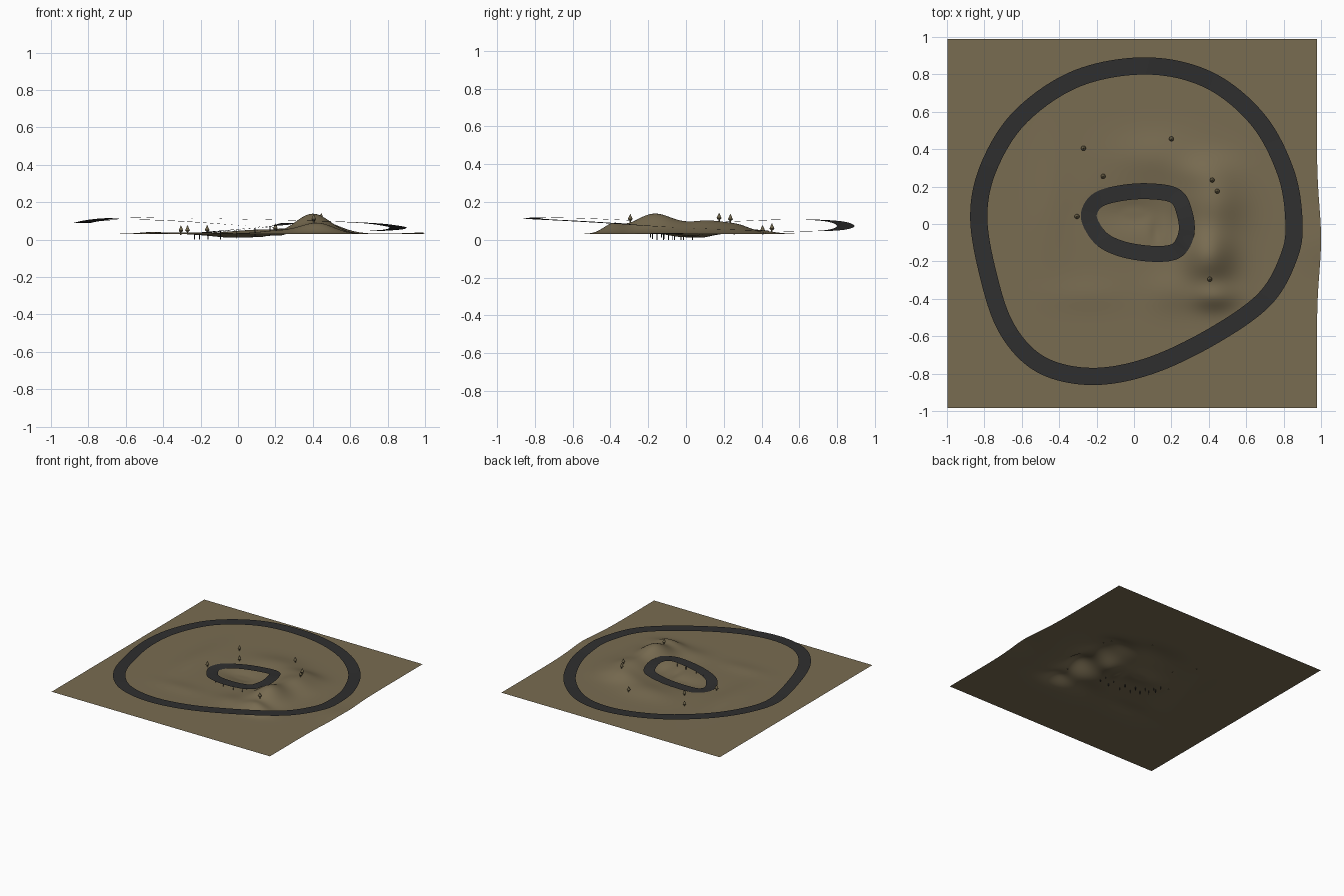
import bpy, bmesh, math
from mathutils import Vector

if "Cube" in bpy.data.objects:
    bpy.data.objects.remove(bpy.data.objects["Cube"])


def material(name, rgb):
    m = bpy.data.materials.new(name)
    m.diffuse_color = (*rgb, 1)
    m.use_nodes = True
    m.node_tree.nodes["Principled BSDF"].inputs["Base Color"].default_value = m.diffuse_color
    return m


EARTH = material("earth brown", (0.19, 0.15, 0.083))
ASPHALT = material("asphalt", (0.028, 0.028, 0.028))
TREE = material("tree olive", (0.16, 0.13, 0.07))


def finish(bm, name, mat, smooth=True):
    me = bpy.data.meshes.new(name)
    bm.to_mesh(me)
    bm.free()
    me.materials.append(mat)
    for p in me.polygons:
        p.use_smooth = smooth
    ob = bpy.data.objects.new(name, me)
    bpy.context.collection.objects.link(ob)
    return ob


# Hills and hollows: x, y, spread x, spread y, height
BUMPS = [(0.40, -0.17, 0.13, 0.15, 0.105), (0.43, 0.12, 0.15, 0.16, 0.068),
         (0.38, 0.28, 0.16, 0.09, 0.025), (0.43, -0.39, 0.12, 0.07, 0.045),
         (0.12, 0.36, 0.22, 0.12, 0.022), (0.20, -0.36, 0.13, 0.10, 0.016),
         (-0.45, 0.10, 0.10, 0.30, 0.010), (-0.25, -0.38, 0.20, 0.08, 0.008),
         (0.00, 0.06, 0.19, 0.09, -0.022), (0.12, -0.04, 0.03, 0.07, -0.012),
         (0.25, 0.00, 0.07, 0.10, -0.018), (0.95, -0.10, 0.10, 0.12, 0.006)]


def ground(x, y):
    z = 0.031
    for cx, cy, sx, sy, h in BUMPS:
        z += h * math.exp(-(((x - cx) / sx) ** 2 + ((y - cy) / sy) ** 2))
    return max(z, 0.012)


# Terrain sheet, right edge bulging slightly
bm = bmesh.new()
bmesh.ops.create_grid(bm, x_segments=130, y_segments=130, size=1)
for v in bm.verts:
    x, y = -0.01 + v.co.x * 0.988, 0.003 + v.co.y * 0.987
    z = ground(x, y)
    if x > 0.8:
        x += 0.022 * (x - 0.8) / 0.178 * math.exp(-((y + 0.08) / 0.25) ** 2)
    v.co = (x, y, z)
finish(bm, "terrain", EARTH)


def smooth_loop(pts, n=10):
    """Closed Catmull-Rom path through the points."""
    p = [Vector(q) for q in pts]
    out = []
    for i in range(len(p)):
        a, b, c, d = (p[(i + k) % len(p)] for k in (-1, 0, 1, 2))
        for j in range(n):
            t = j / n
            out.append(0.5 * (2 * b + (c - a) * t + (2 * a - 5 * b + 4 * c - d) * t * t
                              + (3 * b - a - 3 * c + d) * t ** 3))
    return out


def road(name, pts, width):
    """Flat ribbon along a closed path, kept clear of the ground."""
    path = smooth_loop(pts)
    bm = bmesh.new()
    rows = []
    for i, p in enumerate(path):
        t = path[(i + 1) % len(path)] - path[i - 1]
        side = Vector((-t.y, t.x, 0)).normalized() * width / 2
        row = []
        for k in (-1, 0, 1):
            q = p + side * k
            q.z = max(q.z, ground(q.x, q.y) + 0.005)
            row.append(bm.verts.new(q))
        rows.append(row)
    for i, r in enumerate(rows):
        s = rows[(i + 1) % len(rows)]
        for k in (0, 1):
            bm.faces.new((r[k], s[k], s[k + 1], r[k + 1]))
    bmesh.ops.recalc_face_normals(bm, faces=bm.faces)
    if sum(f.normal.z for f in bm.faces) < 0:
        bmesh.ops.reverse_faces(bm, faces=bm.faces)
    finish(bm, name, ASPHALT)
    return path


# Outer and inner roads
road("outer_road", [
    (0.855, 0.02, 0.062), (0.83, -0.17, 0.072), (0.70, -0.40, 0.088), (0.42, -0.60, 0.100),
    (0.08, -0.76, 0.108), (-0.23, -0.815, 0.114), (-0.50, -0.75, 0.117), (-0.68, -0.56, 0.114),
    (-0.78, -0.27, 0.102), (-0.83, 0.05, 0.090), (-0.77, 0.32, 0.100), (-0.60, 0.58, 0.108),
    (-0.30, 0.78, 0.098), (0.07, 0.845, 0.072), (0.40, 0.77, 0.050), (0.66, 0.56, 0.045),
    (0.81, 0.28, 0.052)], 0.092)
inner = road("inner_road", [
    (-0.24, 0.06, 0.028), (-0.19, 0.13, 0.032), (-0.07, 0.165, 0.045), (0.08, 0.175, 0.060),
    (0.22, 0.15, 0.078), (0.27, 0.06, 0.088), (0.28, -0.05, 0.088), (0.23, -0.14, 0.078),
    (0.12, -0.16, 0.066), (-0.04, -0.14, 0.052), (-0.16, -0.09, 0.040),
    (-0.225, -0.01, 0.031)], 0.085)


def cone(bm, x, y, z0, z1, r0, r1, n):
    g = bmesh.ops.create_cone(bm, cap_ends=True, segments=n, radius1=r0, radius2=r1, depth=z1 - z0)
    bmesh.ops.translate(bm, verts=g["verts"], vec=(x, y, (z0 + z1) / 2))


# Thin posts below the low front side of the inner road
bm = bmesh.new()
for p in inner[76:116:6]:
    for dy in (-0.03, 0.03):
        cone(bm, p.x, p.y + dy, max(0, p.z - 0.05), p.z, 0.0025, 0.0025, 6)
finish(bm, "road_posts", ASPHALT, False)

# Small conical trees on short trunks
bm = bmesh.new()
for x, y in [(-0.27, 0.405), (0.2, 0.455), (-0.165, 0.255), (0.418, 0.235),
             (0.445, 0.175), (-0.305, 0.04), (0.405, -0.295)]:
    z = ground(x, y)
    cone(bm, x, y, z - 0.005, z + 0.012, 0.004, 0.004, 8)
    cone(bm, x, y, z + 0.010, z + 0.018, 0.006, 0.013, 10)
    cone(bm, x, y, z + 0.018, z + 0.046, 0.013, 0.0005, 10)
finish(bm, "trees", TREE, False)
